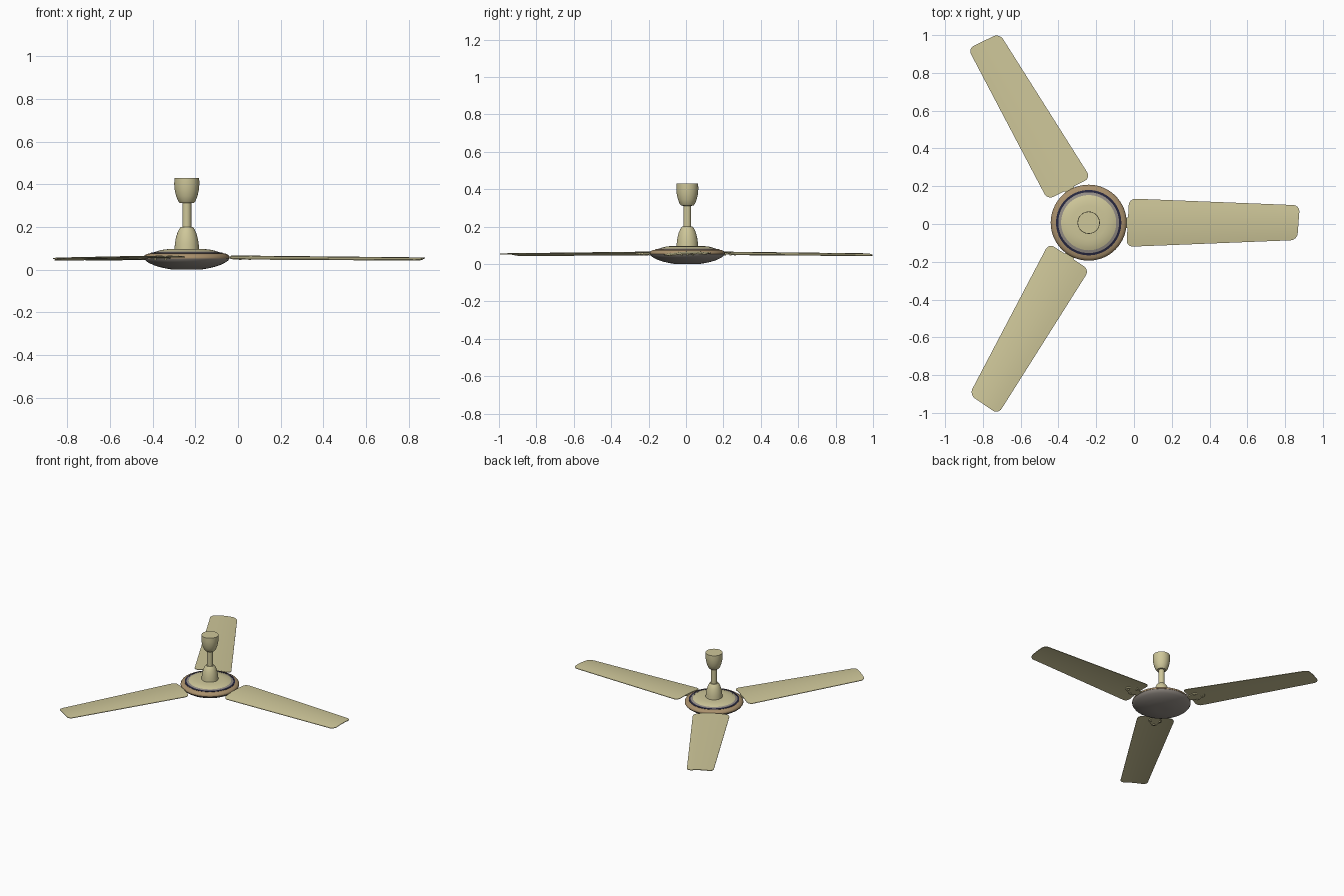
import bpy, bmesh, math
from mathutils import Matrix, Vector

if "Cube" in bpy.data.objects:
    bpy.data.objects.remove(bpy.data.objects["Cube"])

CX, CY = -0.24, 0.007


def material(name, rgb):
    m = bpy.data.materials.new(name)
    m.diffuse_color = (*rgb, 1)
    m.use_nodes = True
    m.node_tree.nodes["Principled BSDF"].inputs["Base Color"].default_value = m.diffuse_color
    return m


cream = material("cream", (0.62, 0.57, 0.32))
brown = material("bronze", (0.40, 0.28, 0.15))
navy = material("navy", (0.02, 0.02, 0.05))
grey = material("warm_grey", (0.30, 0.27, 0.24))


def finish(name, bm, mat, angle=35):
    bmesh.ops.remove_doubles(bm, verts=bm.verts, dist=1e-5)
    bmesh.ops.recalc_face_normals(bm, faces=bm.faces)
    me = bpy.data.meshes.new(name)
    bm.to_mesh(me)
    bm.free()
    ob = bpy.data.objects.new(name, me)
    me.materials.append(mat)
    bpy.context.collection.objects.link(ob)
    bpy.ops.object.select_all(action='DESELECT')
    ob.select_set(True)
    bpy.context.view_layer.objects.active = ob
    bpy.ops.object.shade_smooth_by_angle(angle=math.radians(angle))
    return ob


def lathe(name, profile, mat, closed=False, n=64):
    """Spin (radius, height) points around the fan axis."""
    bm = bmesh.new()
    pts = [Vector((r, 0, z)) for r, z in profile]
    vs = [bm.verts.new(p) for p in pts]
    edges = [bm.edges.new(p) for p in zip(vs, vs[1:])]
    if closed:
        edges.append(bm.edges.new((vs[-1], vs[0])))
    bmesh.ops.spin(bm, geom=vs + edges, axis=(0, 0, 1), cent=(0, 0, 0),
                   angle=2 * math.pi, steps=n)
    ob = finish(name, bm, mat)
    ob.location = (CX, CY, 0)
    return ob


# Ceiling canopy, rod and lower canopy
lathe("ceiling_canopy", [(0, 0.43), (0.058, 0.43), (0.059, 0.40), (0.056, 0.37),
                         (0.050, 0.345), (0.041, 0.322), (0.033, 0.312),
                         (0, 0.31)], cream)
lathe("down_rod", [(0, 0.32), (0.021, 0.32), (0.021, 0.18), (0, 0.18)], cream, n=32)
lathe("lower_canopy", [(0, 0.20), (0.028, 0.20), (0.036, 0.19), (0.045, 0.17),
                       (0.052, 0.145), (0.056, 0.12), (0.058, 0.09), (0, 0.09)], cream)

# Motor housing: top cover, trim rings and bottom bowl
lathe("motor_top", [(0, 0.097), (0.09, 0.096), (0.115, 0.093), (0.135, 0.088),
                    (0.148, 0.083), (0.148, 0.06), (0, 0.06)], cream)
lathe("grey_ring", [(0.146, 0.084), (0.163, 0.079), (0.163, 0.06), (0.146, 0.06)],
      grey, True)
lathe("navy_ring", [(0.161, 0.081), (0.173, 0.078), (0.173, 0.06), (0.161, 0.06)],
      navy, True)
lathe("bronze_rim", [(0.170, 0.077), (0.186, 0.074), (0.196, 0.068), (0.201, 0.060),
                     (0.201, 0.053), (0.170, 0.05)], brown, True)
lathe("motor_bowl", [(0.17, 0.056), (0.200, 0.054), (0.194, 0.043), (0.178, 0.032),
                     (0.155, 0.021), (0.13, 0.013), (0.10, 0.006), (0.07, 0.001),
                     (0.04, 0.0), (0, 0.0)], grey)

# Blade made as a grid: pitched, cambered, tapered, with rounded corners
R0, R1, CORNER, T = 0.207, 1.111, 0.035, 0.004
arc = [CORNER * (1 - math.cos(math.pi / 2 * i / 6)) for i in range(7)]
stations = [R0 + d for d in arc]
stations += [R0 + (R1 - R0) * k / 6 for k in range(1, 6)]
stations += [R1 - d for d in reversed(arc)]
ACROSS = [-1, -0.8, -0.55, -0.3, 0, 0.25, 0.5, 0.75, 1]


def camber(v):
    return 0.004 * v - 0.008 * v * v


def blade_mesh():
    bm = bmesh.new()
    layers = []
    for dz in (0, -T):
        rows = []
        for s in stations:
            t = (s - R0) / (R1 - R0)
            d = min(s - R0, R1 - s)
            inset = 0
            if d < CORNER:
                inset = CORNER - math.sqrt(max(0, CORNER**2 - (CORNER - d)**2))
            full = 0.128 - 0.036 * t
            row = []
            for a in ACROSS:
                v = a * (full - inset) / full
                z = 0.066 - 0.009 * t + camber(v) * (1.2 - 0.3 * t) + dz
                row.append(bm.verts.new((s + 0.007 * v, v * full, z)))
            rows.append(row)
        for a, b in zip(rows, rows[1:]):
            for i in range(len(ACROSS) - 1):
                bm.faces.new((a[i], b[i], b[i + 1], a[i + 1]))
        layers.append(rows)
    loops = []
    for rows in layers:
        loops.append(rows[0] + [r[-1] for r in rows[1:]]
                     + rows[-1][-2::-1] + [r[0] for r in rows[-2:0:-1]])
    n = len(loops[0])
    for i in range(n):
        j = (i + 1) % n
        bm.faces.new((loops[0][i], loops[0][j], loops[1][j], loops[1][i]))
    return bm


# Blade bracket: waisted plate under the blade root with two bolts
def bracket_mesh():
    bm = bmesh.new()
    half = [(0.16, 0.032), (0.195, 0.028), (0.212, 0.026), (0.228, 0.034),
            (0.245, 0.045), (0.262, 0.044), (0.278, 0.028), (0.305, 0.018),
            (0.315, 0.010)]
    outline = half + [(x, -y) for x, y in reversed(half)]
    face = bm.faces.new([bm.verts.new((x, y, 0.052)) for x, y in outline])
    ext = bmesh.ops.extrude_face_region(bm, geom=[face])
    bmesh.ops.translate(bm, vec=(0, 0, 0.008),
                        verts=[g for g in ext['geom'] if isinstance(g, bmesh.types.BMVert)])
    for x, y in ((0.25, 0.03), (0.25, -0.03), (0.295, 0)):
        bmesh.ops.create_cone(bm, cap_ends=True, segments=12, radius1=0.006,
                              radius2=0.007, depth=0.01,
                              matrix=Matrix.Translation((x, y, 0.051)))
    return bm


for k in range(3):
    for name, make in (("blade", blade_mesh), ("blade_bracket", bracket_mesh)):
        ob = finish(f"{name}_{k + 1}", make(), cream)
        ob.location = (CX, CY, 0)
        ob.rotation_euler.z = math.radians(120 * k)
